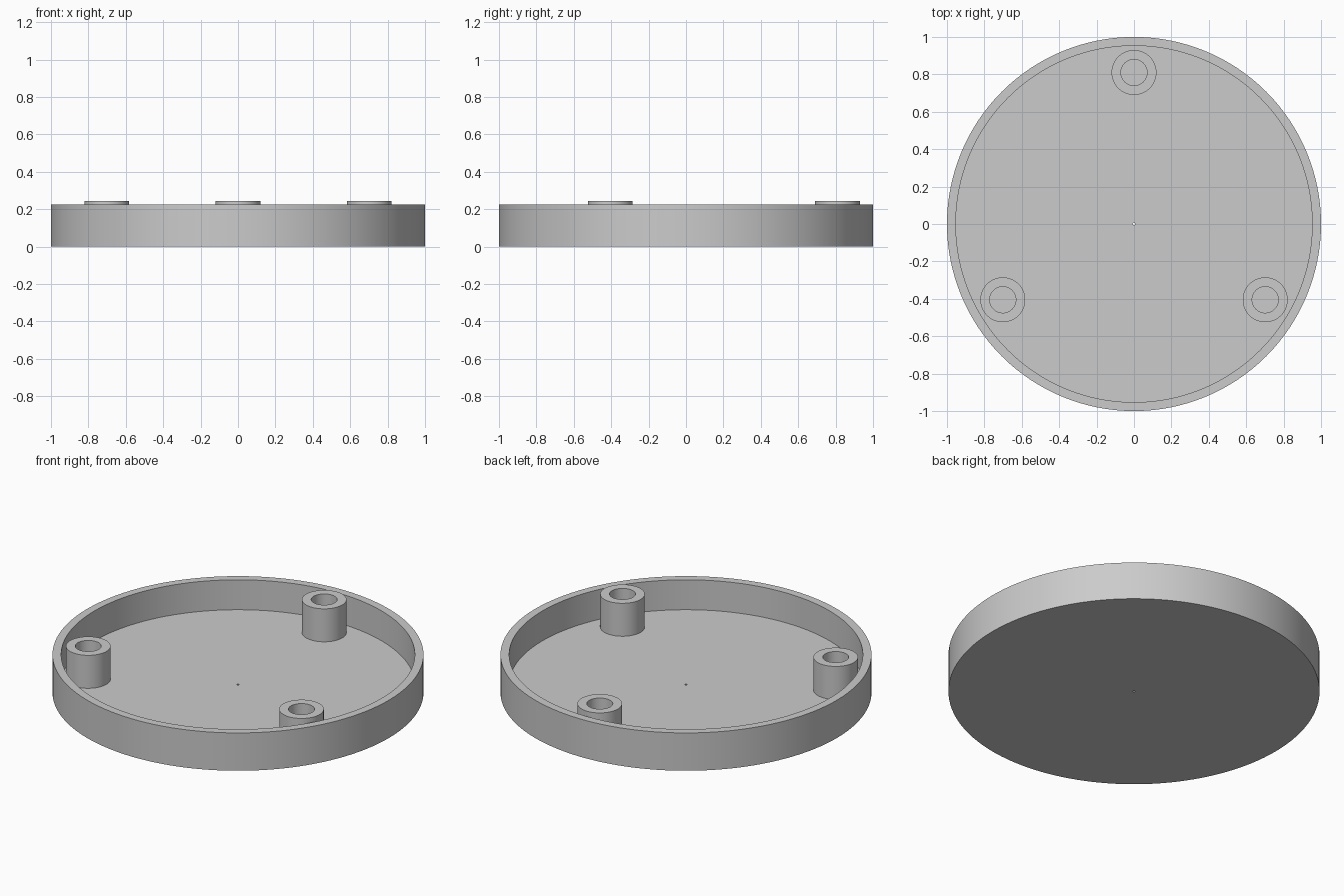
import bpy
import bmesh
import math

cube = bpy.data.objects.get("Cube")
if cube:
    bpy.data.objects.remove(cube, do_unlink=True)

RIM_R, INNER_R = 1.0, 0.953
RIM_Z, FLOOR_Z = 0.225, 0.047
POST_R, BORE_R, POST_Z = 0.12, 0.07, 0.243
POST_RING, PIN_R = 0.81, 0.007

grey = bpy.data.materials.new("plain_grey")
grey.use_nodes = True
colour = (0.6, 0.6, 0.6, 1)
grey.diffuse_color = colour
grey.node_tree.nodes["Principled BSDF"].inputs["Base Color"].default_value = colour


def lathe(name, profile, sides, location=(0, 0, 0)):
    """Revolve a closed (radius, height) outline around z."""
    bm = bmesh.new()
    rings = []
    for i in range(sides):
        a = math.tau * i / sides
        rings.append([bm.verts.new((r * math.cos(a), r * math.sin(a), z))
                      for r, z in profile])
    n = len(profile)
    for i, ring in enumerate(rings):
        following = rings[(i + 1) % sides]
        for j in range(n):
            k = (j + 1) % n
            bm.faces.new((ring[j], following[j], following[k], ring[k]))
    bmesh.ops.recalc_face_normals(bm, faces=bm.faces)
    mesh = bpy.data.meshes.new(name)
    bm.to_mesh(mesh)
    bm.free()
    mesh.materials.append(grey)
    obj = bpy.data.objects.new(name, mesh)
    obj.location = location
    bpy.context.collection.objects.link(obj)
    bpy.ops.object.select_all(action="DESELECT")
    obj.select_set(True)
    bpy.context.view_layer.objects.active = obj
    bpy.ops.object.shade_smooth_by_angle(angle=math.radians(30))
    return obj


# Shallow round tray with a tiny pinhole through the centre of its floor
lathe("tray", [(PIN_R, 0), (RIM_R, 0), (RIM_R, RIM_Z), (INNER_R, RIM_Z),
               (INNER_R, FLOOR_Z), (PIN_R, FLOOR_Z)], 128)

# Three hollow screw posts, seated slightly into the floor
seat = FLOOR_Z - 0.01
for i, name in enumerate(("back_post", "front_right_post", "front_left_post")):
    a = math.radians(90 + 120 * i)
    lathe(name, [(BORE_R, seat), (POST_R, seat), (POST_R, POST_Z), (BORE_R, POST_Z)],
          64, (POST_RING * math.cos(a), POST_RING * math.sin(a), 0))
